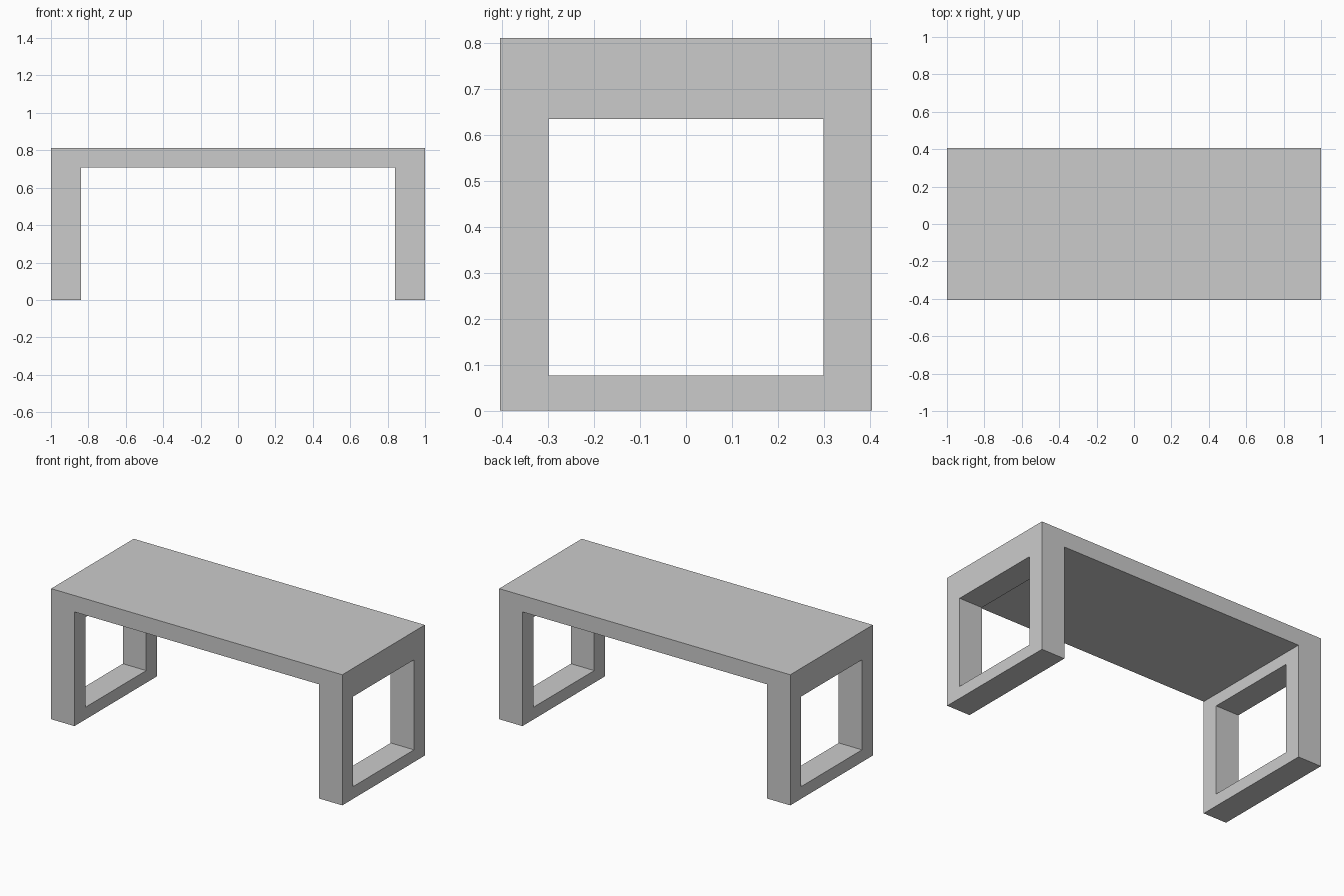
import bpy, bmesh

if "Cube" in bpy.data.objects:
    bpy.data.objects.remove(bpy.data.objects["Cube"])

HALF_X, HALF_Y, TOP_Z = 1.0, 0.405, 0.811
LEG_IN_X, UNDER_Z = 0.84, 0.709
HOLE_Y, HOLE_LOW, HOLE_HIGH = 0.299, 0.076, 0.635


def extrude_profile(name, profile, y0, y1):
    """Extrude an XZ outline from y0 to y1."""
    bm = bmesh.new()
    face = bm.faces.new([bm.verts.new((x, y0, z)) for x, z in profile])
    out = bmesh.ops.extrude_face_region(bm, geom=[face])
    moved = [v for v in out["geom"] if isinstance(v, bmesh.types.BMVert)]
    bmesh.ops.translate(bm, verts=moved, vec=(0, y1 - y0, 0))
    bmesh.ops.recalc_face_normals(bm, faces=bm.faces)
    mesh = bpy.data.meshes.new(name)
    bm.to_mesh(mesh)
    bm.free()
    obj = bpy.data.objects.new(name, mesh)
    bpy.context.collection.objects.link(obj)
    return obj


# Bench: table top and both legs as one U-shaped solid
half = [(HALF_X, TOP_Z), (HALF_X, 0), (LEG_IN_X, 0), (LEG_IN_X, UNDER_Z)]
bench = extrude_profile("bench", half + [(-x, z) for x, z in reversed(half)],
                        -HALF_Y, HALF_Y)

# Cutter: one long box that opens a window in both legs
w = HALF_X + 0.1
cutter = extrude_profile("leg_window_cutter",
                         [(-w, HOLE_LOW), (w, HOLE_LOW), (w, HOLE_HIGH), (-w, HOLE_HIGH)],
                         -HOLE_Y, HOLE_Y)
cutter.hide_render = True

mod = bench.modifiers.new("leg_windows", "BOOLEAN")
mod.operation = "DIFFERENCE"
mod.solver = "EXACT"
mod.object = cutter
bpy.context.view_layer.objects.active = bench
bpy.ops.object.modifier_apply(modifier=mod.name)
bpy.data.objects.remove(cutter)
